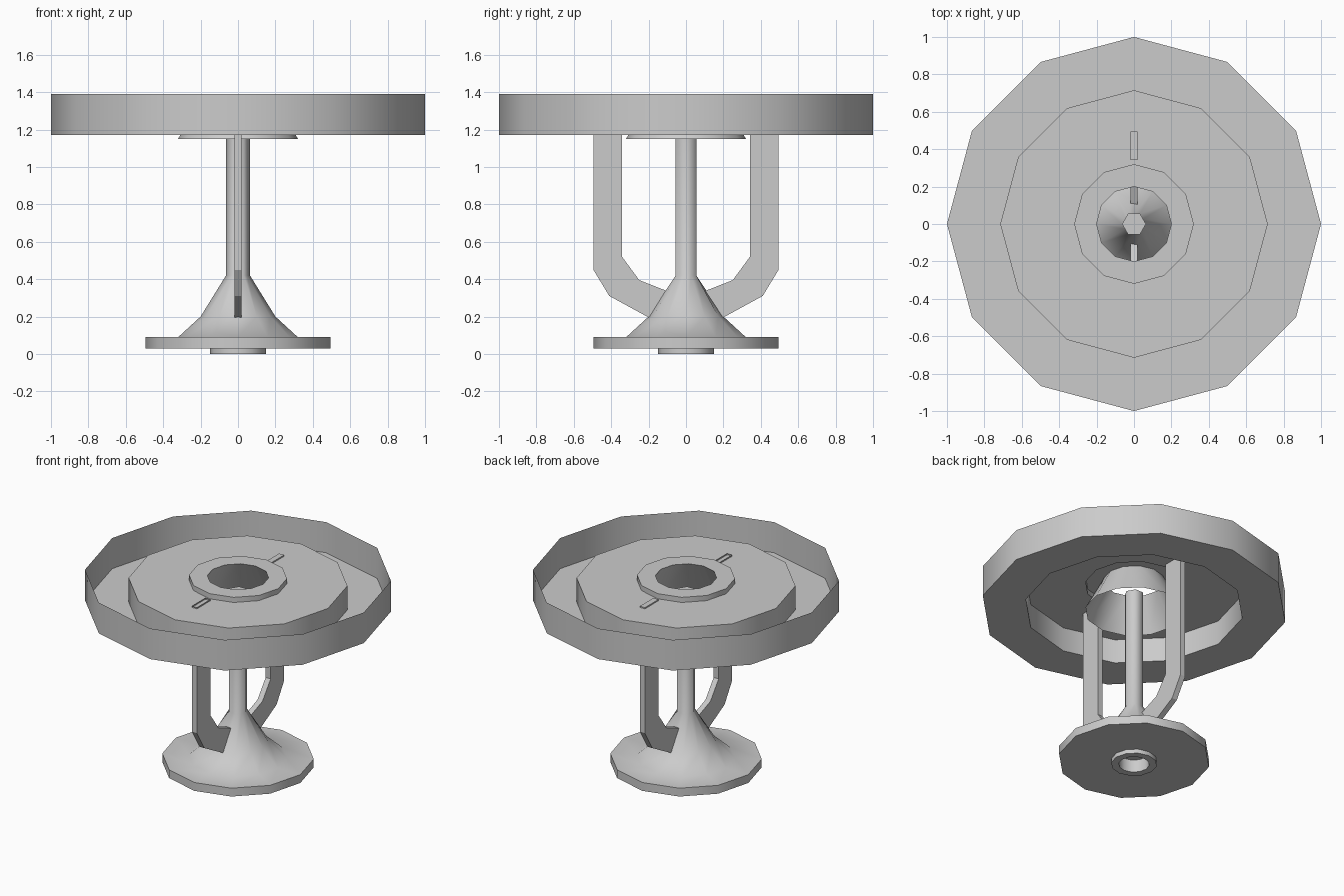
import bpy, bmesh, math

if "Cube" in bpy.data.objects:
    bpy.data.objects.remove(bpy.data.objects["Cube"])

SIDES = 12


def finish(bm, name, smooth_angle=None):
    bmesh.ops.recalc_face_normals(bm, faces=bm.faces)
    mesh = bpy.data.meshes.new(name)
    bm.to_mesh(mesh)
    bm.free()
    obj = bpy.data.objects.new(name, mesh)
    bpy.context.collection.objects.link(obj)
    if smooth_angle:
        bpy.ops.object.select_all(action='DESELECT')
        obj.select_set(True)
        bpy.context.view_layer.objects.active = obj
        bpy.ops.object.shade_smooth_by_angle(angle=math.radians(smooth_angle))
    return obj


def lathe(name, profile, cap_ends=False):
    """Revolve (radius, z[, is_hex]) points; hex rings put every other point on a flat."""
    bm = bmesh.new()
    rings = []
    for r, z, *is_hex in profile:
        ring = []
        for i in range(SIDES):
            a = 2 * math.pi * i / SIDES
            k = r * math.cos(math.pi / 6) if is_hex and i % 2 else r
            ring.append(bm.verts.new((k * math.cos(a), k * math.sin(a), z)))
        rings.append(ring)
    for lo, hi in zip(rings, rings[1:]):
        for i in range(SIDES):
            j = (i + 1) % SIDES
            bm.faces.new((lo[i], lo[j], hi[j], hi[i]))
    if cap_ends:
        bm.faces.new(rings[0])
        bm.faces.new(rings[-1])
    return finish(bm, name, 65)


def arm(name, side, open_top):
    """Flat bent bracket, rising from the pedestal through the plate."""
    outline = [(0.16, 0.20), (0.19, 0.19), (0.41, 0.31), (0.495, 0.45), (0.495, 1.352),
               (0.342, 1.352), (0.342, 0.52), (0.25, 0.395), (0.11, 0.34), (0.09, 0.33)]
    bm = bmesh.new()
    face = bm.faces.new([bm.verts.new((-0.02, side * y, z)) for y, z in outline])
    ext = bmesh.ops.extrude_face_region(bm, geom=[face], use_keep_orig=True)
    new = [v for v in ext['geom'] if isinstance(v, bmesh.types.BMVert)]
    bmesh.ops.translate(bm, vec=(0.04, 0, 0), verts=new)
    bmesh.ops.recalc_face_normals(bm, faces=bm.faces)
    if open_top:
        top = [f for f in bm.faces if all(v.co.z > 1.35 for v in f.verts)]
        bmesh.ops.delete(bm, geom=top, context='FACES_ONLY')
    return finish(bm, name)


# Base disc with foot ring, flared pedestal and hexagonal stem
lathe("base_and_stem", [
    (0.10, 0.09), (0.10, 0.0), (0.15, 0.0), (0.15, 0.03), (0.495, 0.03), (0.495, 0.09),
    (0.32, 0.09), (0.20, 0.20), (0.064, 0.42, True), (0.064, 1.28, True)], cap_ends=True)

# Thin sheet tray: rim, flange, raised plate, collar and inner funnel
lathe("tray_and_funnel", [
    (1.0, 1.39), (1.0, 1.17), (0.715, 1.17), (0.715, 1.343), (0.32, 1.343),
    (0.32, 1.38), (0.20, 1.38), (0.32, 1.15)])

# Pair of bent support arms, the front one open at the top
arm("front_arm", -1, True)
arm("back_arm", 1, False)
